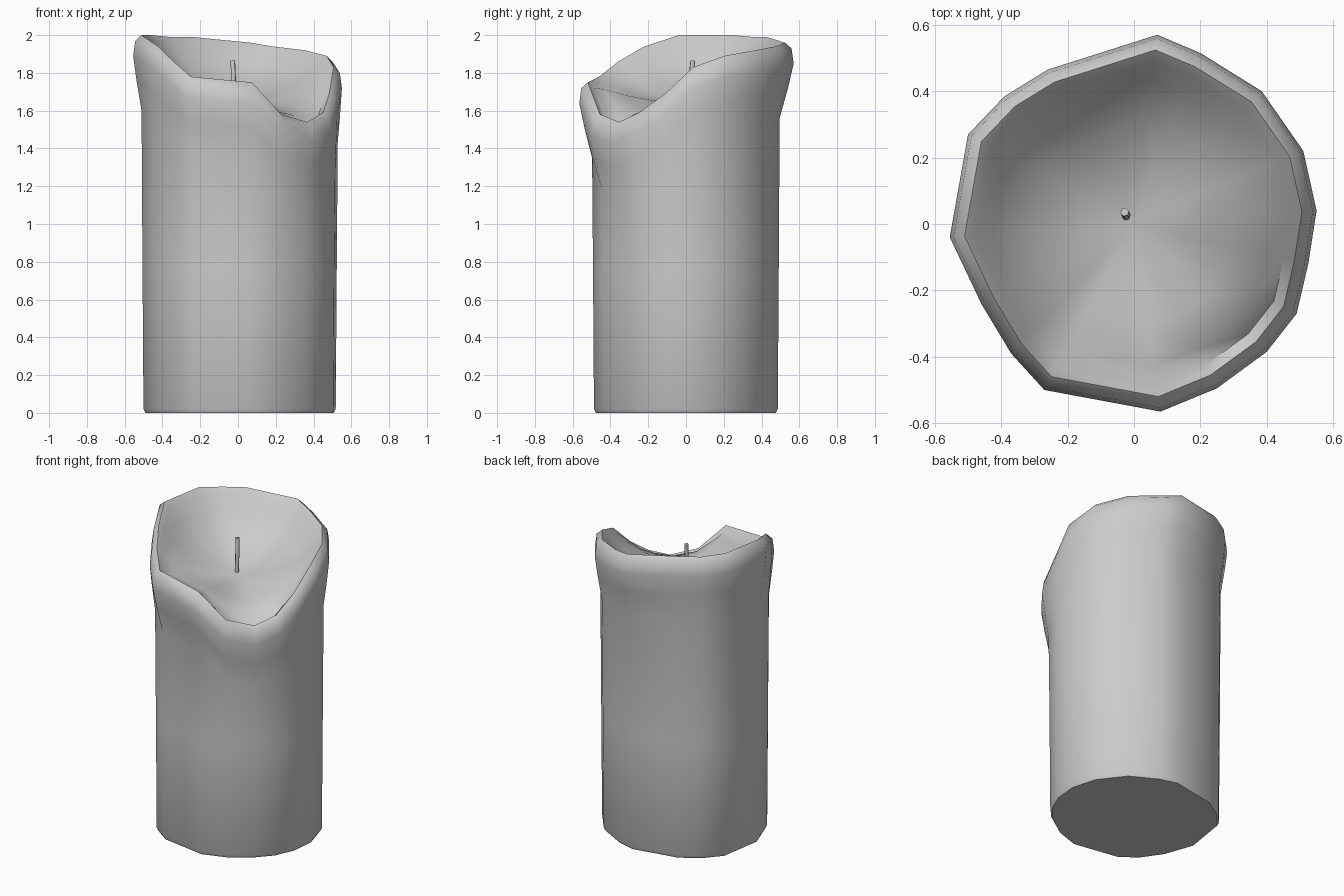
import bpy, bmesh

if "Cube" in bpy.data.objects:
    bpy.data.objects.remove(bpy.data.objects["Cube"])

# Outline of the melted lip: x, y, rim height, body radius as a share of the lip
LIP = [
    (0.07, 0.57, 1.96, 0.87), (0.20, 0.515, 1.94, 0.90), (0.385, 0.40, 1.92, 0.92),
    (0.51, 0.22, 1.89, 0.94), (0.55, 0.04, 1.83, 0.96), (0.525, -0.12, 1.69, 0.98),
    (0.49, -0.27, 1.59, 0.93), (0.40, -0.385, 1.54, 0.91), (0.25, -0.495, 1.58, 0.90),
    (0.08, -0.565, 1.75, 0.88), (-0.27, -0.50, 1.78, 0.89), (-0.37, -0.39, 1.86, 0.94),
    (-0.46, -0.24, 1.94, 0.96), (-0.555, -0.04, 2.00, 0.92), (-0.50, 0.27, 2.00, 0.93),
    (-0.39, 0.385, 1.99, 0.94), (-0.26, 0.465, 1.99, 0.94),
]
FLOOR = 1.64


def smooth(obj, angle):
    bpy.ops.object.select_all(action='DESELECT')
    obj.select_set(True)
    bpy.context.view_layer.objects.active = obj
    bpy.ops.object.shade_smooth_by_angle(angle=angle)


# Wax body: rings from the base, over the lip and down into the hollow
bm = bmesh.new()
rings = []


def ring(radius, height):
    rings.append([bm.verts.new((x * radius(b), y * radius(b), height(z)))
                  for x, y, z, b in LIP])


ring(lambda b: b * 0.96, lambda z: 0.0)
ring(lambda b: b * 0.98, lambda z: 0.02)
ring(lambda b: b * 0.99, lambda z: 0.75)
ring(lambda b: b, lambda z: z - 0.40)
ring(lambda b: b * 0.4 + 0.6, lambda z: z - 0.24)
ring(lambda b: 1.0, lambda z: z - 0.11)
ring(lambda b: 0.98, lambda z: z - 0.03)
ring(lambda b: 0.92, lambda z: z)
ring(lambda b: 0.86, lambda z: z - 0.03)
for share, rise in ((0.76, 0.66), (0.55, 0.36), (0.30, 0.12)):
    ring(lambda b: share, lambda z: FLOOR + (z - FLOOR) * rise)

n = len(LIP)
for low, high in zip(rings, rings[1:]):
    for i in range(n):
        j = (i + 1) % n
        bm.faces.new((low[i], low[j], high[j], high[i]))
bm.faces.new(rings[0])
middle = bm.verts.new((0, 0, FLOOR))
for i in range(n):
    bm.faces.new((rings[-1][i], rings[-1][(i + 1) % n], middle))
bmesh.ops.recalc_face_normals(bm, faces=bm.faces)
mesh = bpy.data.meshes.new("wax_body")
bm.to_mesh(mesh)
bm.free()
wax = bpy.data.objects.new("wax_body", mesh)
bpy.context.collection.objects.link(wax)
smooth(wax, 1.0)

# Wick: a thin, slightly bent tube
curve = bpy.data.curves.new("wick", 'CURVE')
curve.dimensions = '3D'
curve.bevel_depth = 0.013
curve.bevel_resolution = 1
curve.use_fill_caps = True
line = curve.splines.new('POLY')
path = [(-0.025, 0.022, 1.60), (-0.023, 0.024, 1.72), (-0.025, 0.03, 1.81), (-0.028, 0.036, 1.865)]
line.points.add(len(path) - 1)
for point, co in zip(line.points, path):
    point.co = (*co, 1)
wick = bpy.data.objects.new("wick", curve)
bpy.context.collection.objects.link(wick)
